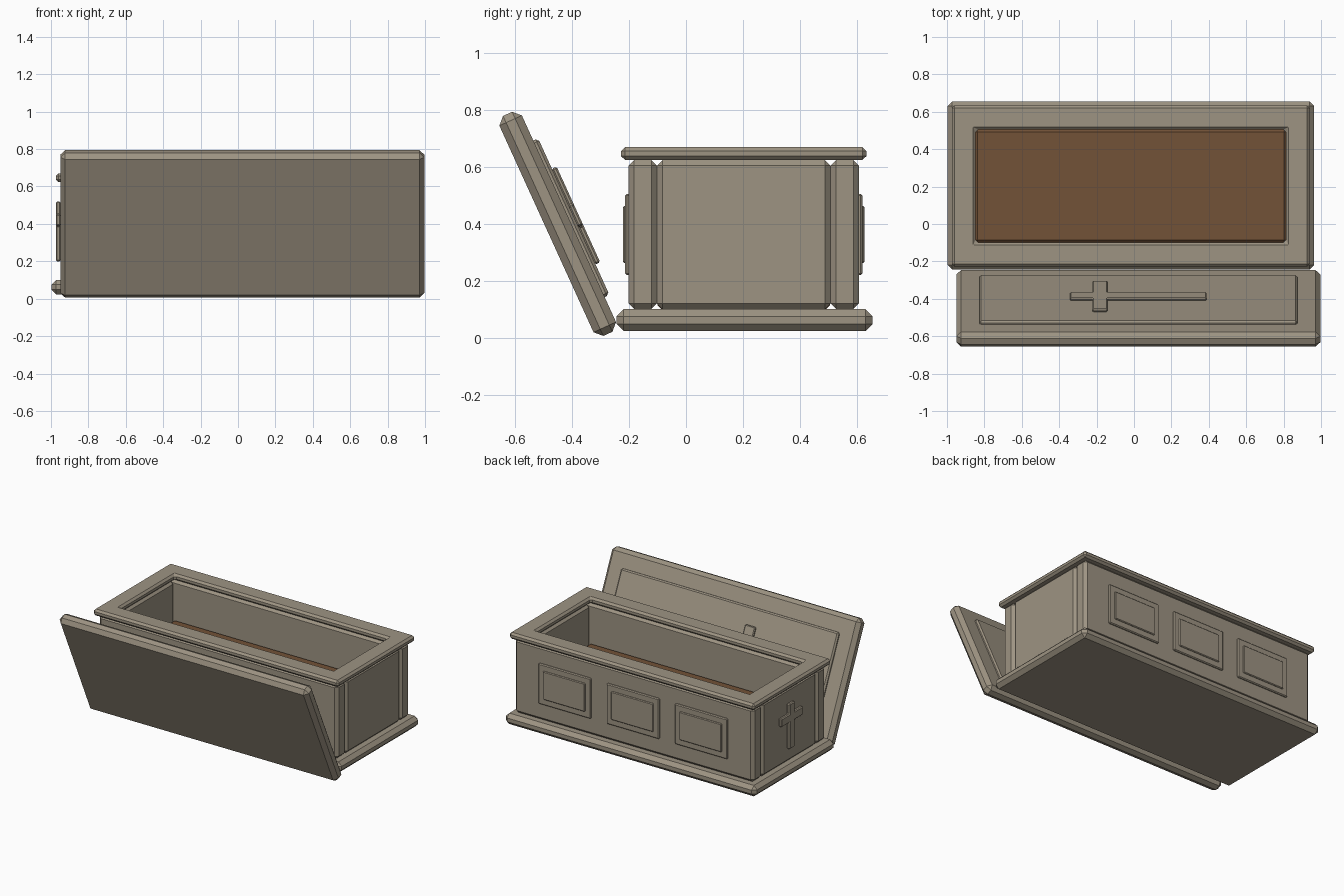
import bpy, bmesh
from math import radians
from mathutils import Matrix, Vector

old = bpy.data.objects.get("Cube")
if old:
    bpy.data.objects.remove(old, do_unlink=True)


def material(name, colour):
    m = bpy.data.materials.new(name)
    m.use_nodes = True
    m.diffuse_color = (*colour, 1)
    m.node_tree.nodes["Principled BSDF"].inputs["Base Color"].default_value = (*colour, 1)
    return m


stone = material("warm_grey_stone", (0.34, 0.295, 0.226))
wood = material("brown_wood", (0.17, 0.084, 0.038))


def finish(name, bm, matrix, bevel, mat=stone):
    """Turn a bmesh into a placed object with chamfered edges."""
    bmesh.ops.recalc_face_normals(bm, faces=bm.faces)
    mesh = bpy.data.meshes.new(name)
    bm.to_mesh(mesh)
    bm.free()
    mesh.materials.append(mat)
    ob = bpy.data.objects.new(name, mesh)
    bpy.context.collection.objects.link(ob)
    ob.matrix_world = matrix
    mod = ob.modifiers.new("chamfer", "BEVEL")
    mod.width, mod.segments = bevel, 1
    mod.limit_method, mod.angle_limit = "ANGLE", radians(40)
    return ob


def block(name, size, centre=(0, 0, 0), bevel=0.02, frame=Matrix(), mat=stone):
    bm = bmesh.new()
    bmesh.ops.create_cube(bm, size=1)
    bmesh.ops.scale(bm, vec=size, verts=bm.verts)
    return finish(name, bm, frame @ Matrix.Translation(centre), bevel, mat)


def extrude_up(bm, height):
    made = bmesh.ops.extrude_face_region(bm, geom=bm.faces[:])["geom"]
    verts = [g for g in made if isinstance(g, bmesh.types.BMVert)]
    bmesh.ops.translate(bm, vec=(0, 0, height), verts=verts)


def cross(name, length, span, width, head, depth, frame):
    """Latin cross lying in local XY, head towards +Y, rising along +Z."""
    top, w, s = length / 2, width / 2, span / 2
    a, b = top - head + w, top - head - w
    half = [(w, top), (w, a), (s, a), (s, b), (w, b), (w, -top)]
    outline = half + [(-x, y) for x, y in reversed(half)]
    bm = bmesh.new()
    bm.faces.new([bm.verts.new((x, y, 0)) for x, y in outline])
    extrude_up(bm, depth)
    return finish(name, bm, frame, 0.006)


def ring(name, outer, inner, height, centre, bevel):
    """Rectangular frame with a rectangular opening."""
    bm = bmesh.new()
    signs = ((-1, -1), (1, -1), (1, 1), (-1, 1))
    o, i = [[bm.verts.new((sx * h[0], sy * h[1], 0)) for sx, sy in signs]
            for h in (outer, inner)]
    for k in range(4):
        n = (k + 1) % 4
        bm.faces.new((o[k], o[n], i[n], i[k]))
    extrude_up(bm, height)
    return finish(name, bm, Matrix.Translation(centre), bevel)


CX, CY = -0.017, 0.203      # centre of the chest

# Plinth, rim and inner bed
block("base_slab", (1.96, 0.9, 0.077), (CX, CY + 0.003, 0.0615), 0.025)
ring("top_rim", (0.957, 0.431), (0.83, 0.302), 0.046, (CX, CY, 0.624), 0.014)
block("inner_bed", (1.67, 0.608, 0.25), (CX, CY, 0.225), 0.015, mat=wood)

# Walls, with framed panels on the two long ones
for side, sign in (("front", -1), ("back", 1)):
    block(side + "_wall", (1.866, 0.1, 0.525), (CX, CY + sign * 0.355, 0.3625))
    for n in (-1, 0, 1):
        face = (Matrix.Translation((CX + n * 0.533, CY + sign * 0.405, 0.3625))
                @ Matrix.Rotation(radians(-90 * sign), 4, "X"))
        block(f"{side}_panel_{n + 2}", (0.41, 0.285, 0.024), bevel=0.006, frame=face)
        block(f"{side}_inset_{n + 2}", (0.33, 0.2, 0.02), (0, 0, 0.01), 0.005, face)
for side, sign in (("left", 1), ("right", -1)):
    block(side + "_end_wall", (0.1, 0.61, 0.525), (CX + sign * 0.883, CY, 0.3625))

# Cross on the right end
cross("end_cross", 0.32, 0.24, 0.06, 0.1, 0.024,
      Matrix.Translation((CX - 0.932, CY, 0.36))
      @ Matrix.Rotation(radians(-90), 4, "Z") @ Matrix.Rotation(radians(90), 4, "X"))

# Lid leaning against the front, with its raised panel and cross
lean = Matrix.Translation((0.023, -0.451, 0.4)) @ Matrix.Rotation(radians(-65.5), 4, "X")
block("lid", (1.946, 0.85, 0.087), bevel=0.026, frame=lean)
block("lid_panel", (1.7, 0.605, 0.03), (0, 0, 0.047), 0.01, lean)
cross("lid_cross", 0.73, 0.37, 0.08, 0.16, 0.02,
      lean @ Matrix.Translation((0, 0, 0.06)) @ Matrix.Rotation(radians(90), 4, "Z"))
